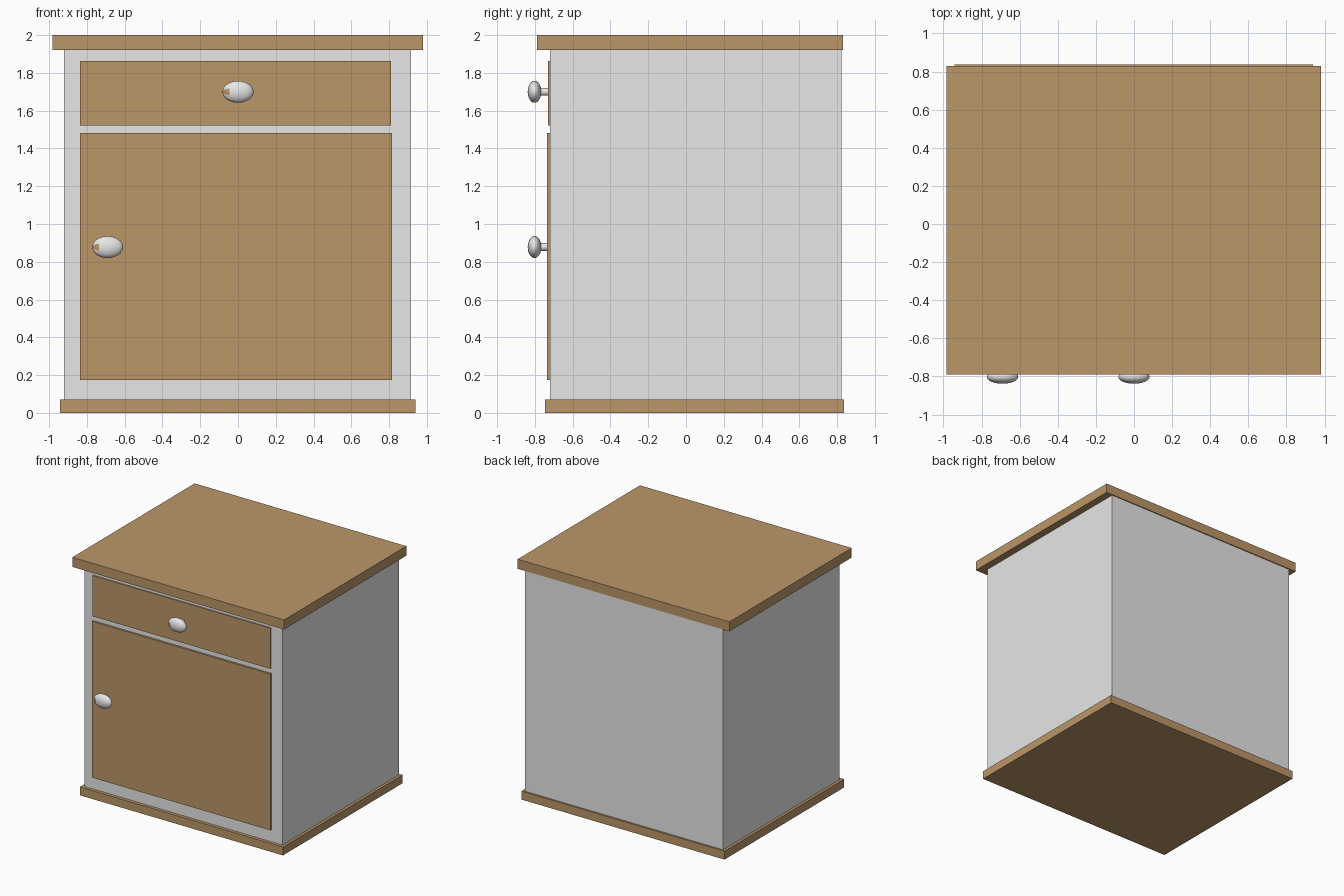
import bpy, bmesh, math
from mathutils import Matrix

if "Cube" in bpy.data.objects:
    bpy.data.objects.remove(bpy.data.objects["Cube"])


def material(name, color):
    m = bpy.data.materials.new(name)
    m.diffuse_color = (*color, 1)
    m.use_nodes = True
    m.node_tree.nodes["Principled BSDF"].inputs["Base Color"].default_value = m.diffuse_color
    return m


wood = material("warm wood", (0.50, 0.307, 0.14))
grey = material("light grey", (0.8, 0.8, 0.8))


def finish(name, bm, mats):
    bmesh.ops.recalc_face_normals(bm, faces=bm.faces)
    me = bpy.data.meshes.new(name)
    bm.to_mesh(me)
    bm.free()
    for m in mats:
        me.materials.append(m)
    ob = bpy.data.objects.new(name, me)
    bpy.context.collection.objects.link(ob)
    return ob


def box(name, x, y, z, mat):
    bm = bmesh.new()
    size = [b - a for a, b in (x, y, z)]
    mid = [(a + b) / 2 for a, b in (x, y, z)]
    bmesh.ops.create_cube(bm, size=1, matrix=Matrix.Translation(mid) @ Matrix.Diagonal((*size, 1)))
    return finish(name, bm, [mat])


def knob(name, x, z):
    # flattened oval head, with a small wood patch at its left tip
    bm = bmesh.new()
    turn = Matrix.Rotation(math.pi / 2, 4, 'Y')
    bmesh.ops.create_uvsphere(bm, u_segments=32, v_segments=16, radius=1, matrix=turn)
    for f in bm.faces:
        c = f.calc_center_median()
        f.smooth = True
        if c.x < -0.55 and c.y < 0 and abs(c.z) < 0.42 * -c.y:
            f.material_index = 1
    bmesh.ops.transform(bm, verts=bm.verts,
                        matrix=Matrix.Translation((x, -0.802, z)) @ Matrix.Diagonal((0.082, 0.036, 0.058, 1)))
    finish(name + "_head", bm, [grey, wood])
    # round stem
    bm = bmesh.new()
    bmesh.ops.create_cone(bm, cap_ends=True, segments=24, radius1=0.021, radius2=0.021, depth=0.08,
                          matrix=Matrix.Translation((x, -0.76, z)) @ Matrix.Rotation(math.pi / 2, 4, 'X'))
    for f in bm.faces:
        f.smooth = len(f.verts) == 4
    finish(name + "_stem", bm, [grey])


# carcass with base and top boards
box("base_board", (-0.943, 0.94), (-0.747, 0.837), (0, 0.07), wood)
box("cabinet_body", (-0.92, 0.917), (-0.72, 0.822), (0.07, 1.92), grey)
box("top_board", (-0.983, 0.98), (-0.79, 0.83), (1.92, 2.0), wood)

# front panels
box("door", (-0.837, 0.816), (-0.737, -0.715), (0.173, 1.482), wood)
box("drawer_front", (-0.837, 0.811), (-0.73, -0.715), (1.522, 1.863), wood)

# handles
knob("drawer_knob", 0.0, 1.70)
knob("door_knob", -0.69, 0.878)
